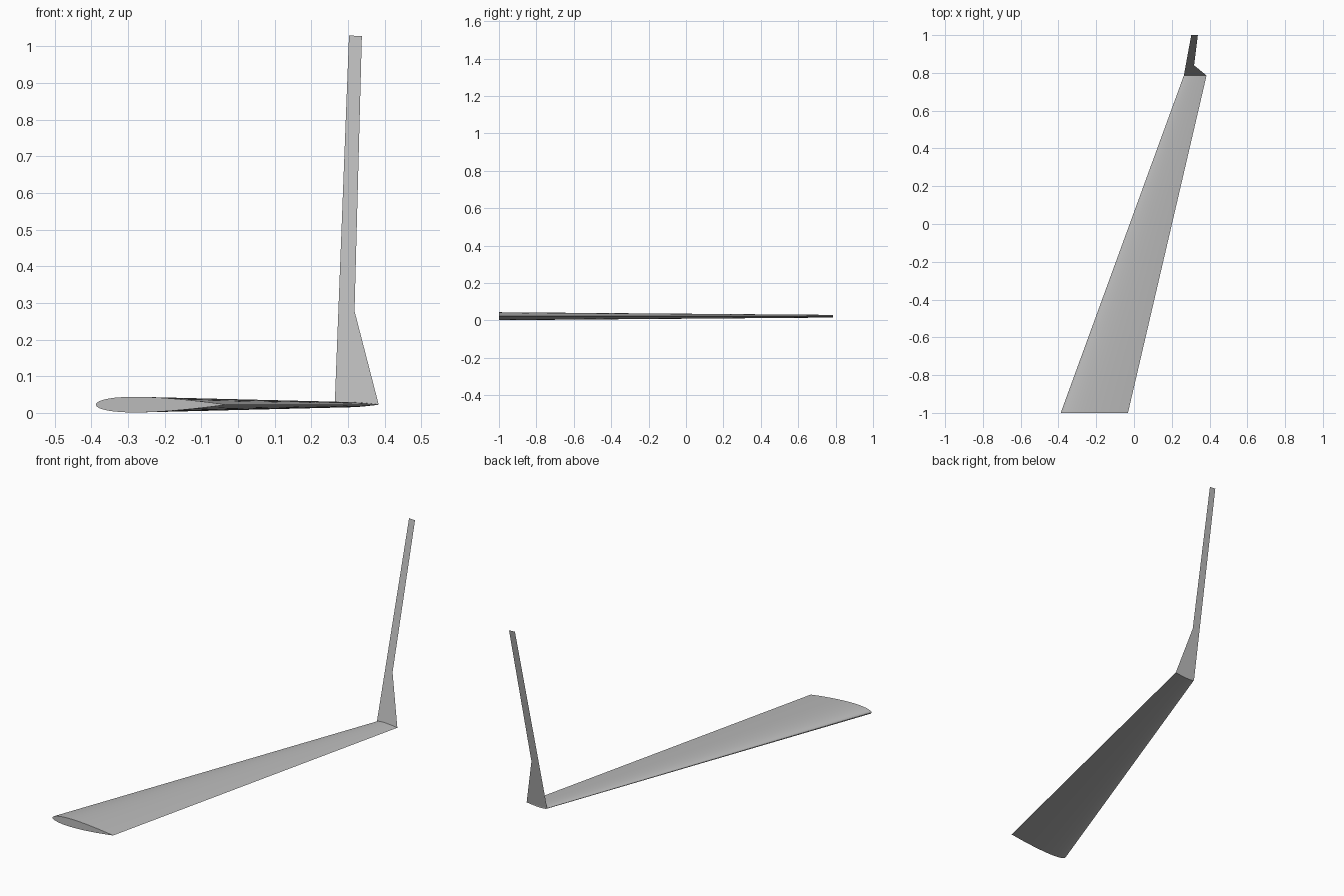
import bpy
import bmesh
import math
from mathutils import Vector

cube = bpy.data.objects.get("Cube")
if cube:
    bpy.data.objects.remove(cube, do_unlink=True)

# Single grey finish
grey = bpy.data.materials.new("light grey")
grey.use_nodes = True
grey.diffuse_color = (0.5, 0.5, 0.5, 1)
grey.node_tree.nodes["Principled BSDF"].inputs["Base Color"].default_value = (0.5, 0.5, 0.5, 1)

MID_Z = 0.0225
STEPS = 20


def airfoil(lead_x, trail_x, y, thickness=0.12):
    """Closed symmetric section: over the top to the trailing edge, back underneath."""
    chord = trail_x - lead_x
    points = []
    for i in range(2 * STEPS):
        t = (1 - math.cos(math.pi * i / STEPS)) / 2
        half = 5 * thickness * (0.2969 * math.sqrt(t) - 0.126 * t - 0.3516 * t**2
                                + 0.2843 * t**3 - 0.1036 * t**4)
        side = 1 if i <= STEPS else -1
        points.append(Vector((lead_x + chord * t, y, MID_Z + side * half * chord)))
    return points


def finish(bm, name):
    bmesh.ops.recalc_face_normals(bm, faces=bm.faces)
    mesh = bpy.data.meshes.new(name)
    bm.to_mesh(mesh)
    bm.free()
    mesh.materials.append(grey)
    obj = bpy.data.objects.new(name, mesh)
    bpy.context.collection.objects.link(obj)
    return obj


# Swept, tapered wing lofted between root and tip sections
bm = bmesh.new()
root = [bm.verts.new(p) for p in airfoil(-0.388, -0.032, -1.0)]
tip = [bm.verts.new(p) for p in airfoil(0.264, 0.384, 0.786)]
count = len(root)
for i in range(count):
    j = (i + 1) % count
    bm.faces.new((root[i], root[j], tip[j], tip[i]))
bm.faces.new(root)
bm.faces.new(tip)
wing = finish(bm, "wing")
bpy.ops.object.select_all(action="DESELECT")
wing.select_set(True)
bpy.context.view_layer.objects.active = wing
bpy.ops.object.shade_smooth_by_angle(angle=math.radians(40))

# Flat winglet sheet leaning back from the wing tip
BASE_Y, TOP_Y, TOP_Z = 0.786, 1.0, 1.03
outline = [(0.264, MID_Z), (0.384, MID_Z), (0.318, 0.278), (0.338, TOP_Z - 0.002), (0.303, TOP_Z)]
bm = bmesh.new()
lean = (TOP_Y - BASE_Y) / (TOP_Z - MID_Z)
verts = [bm.verts.new((x, BASE_Y + (z - MID_Z) * lean, z)) for x, z in outline]
bm.faces.new(verts)
finish(bm, "winglet")
